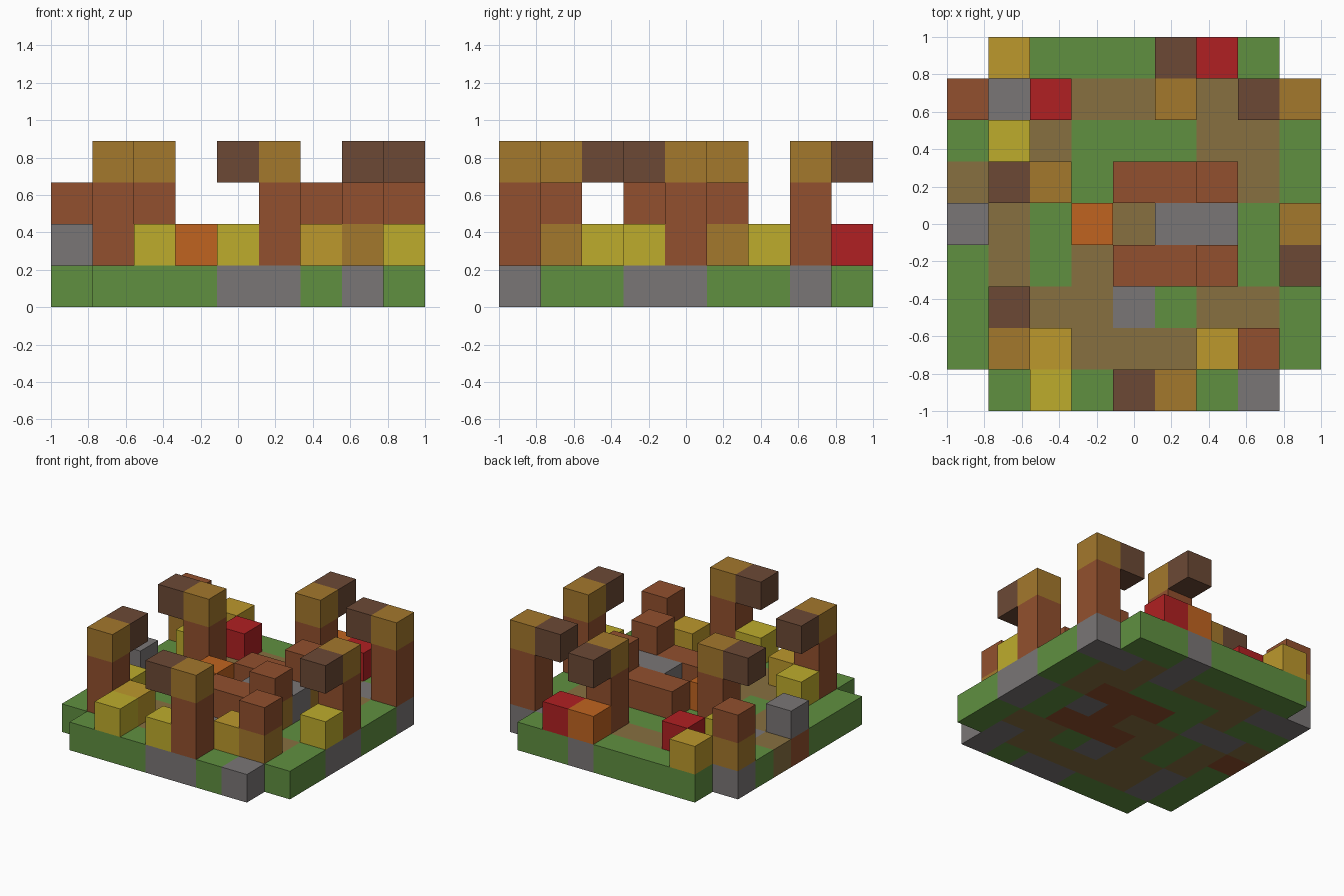
import bpy
import bmesh
from mathutils import Vector

if "Cube" in bpy.data.objects:
    bpy.data.objects.remove(bpy.data.objects["Cube"], do_unlink=True)

N = 9
S = 2 / N

PALETTE = {
    "G": ("grass_green", (96, 144, 64)),
    "D": ("dirt_path", (135, 112, 64)),
    "S": ("stone_grey", (122, 118, 118)),
    "B": ("wood_brown", (146, 80, 46)),
    "O": ("ochre_wood", (164, 120, 44)),
    "K": ("dark_brown", (108, 73, 53)),
    "Y": ("yellow", (190, 172, 44)),
    "T": ("gold", (188, 152, 44)),
    "R": ("red", (176, 32, 34)),
    "F": ("orange", (192, 100, 32)),
}


def linear(value):
    v = value / 255
    return v / 12.92 if v <= 0.04045 else ((v + 0.055) / 1.055) ** 2.4


def make_material(name, rgb):
    mat = bpy.data.materials.new(name)
    colour = [linear(c) for c in rgb] + [1]
    mat.use_nodes = True
    bsdf = next(n for n in mat.node_tree.nodes if n.type == "BSDF_PRINCIPLED")
    bsdf.inputs["Base Color"].default_value = colour
    bsdf.inputs["Roughness"].default_value = 0.9
    mat.diffuse_color = colour
    return mat


MATERIALS = {key: make_material(*entry) for key, entry in PALETTE.items()}
parts = {}      # part name -> {cell: colour key}
occupied = set()


def block(part, cell, key):
    """Put one coloured block of the grid into a part."""
    parts.setdefault(part, {})[cell] = key
    occupied.add(cell)


def build(part, cells):
    """Make one mesh from a part's blocks, keeping only exposed faces."""
    bm = bmesh.new()
    keys = sorted(set(cells.values()))
    for cell, key in cells.items():
        centre = Vector(((cell[0] + 0.5) * S - 1, (cell[1] + 0.5) * S - 1,
                         (cell[2] + 0.5) * S))
        for axis in range(3):
            for sign in (-1, 1):
                n = Vector((0, 0, 0))
                n[axis] = sign
                if tuple(int(c + d) for c, d in zip(cell, n)) in occupied:
                    continue
                u = Vector((0, 0, 0))
                u[(axis + 1) % 3] = 1
                v = n.cross(u)
                corners = [n + u + v, n - u + v, n - u - v, n + u - v]
                face = bm.faces.new([bm.verts.new(centre + c * S / 2) for c in corners])
                face.material_index = keys.index(key)
    bmesh.ops.remove_doubles(bm, verts=bm.verts, dist=0.001)
    bmesh.ops.recalc_face_normals(bm, faces=bm.faces)
    mesh = bpy.data.meshes.new(part)
    bm.to_mesh(mesh)
    bm.free()
    for key in keys:
        mesh.materials.append(MATERIALS[key])
    bpy.context.collection.objects.link(bpy.data.objects.new(part, mesh))


# Ground slab, back row first
GROUND = [
    ".GGGGSGG.",
    "SSDDDSDSS",
    "GGDGGGDDG",
    "DSSGBBBDG",
    "BDGDDBSGS",
    "GDGDBBBGS",
    "GSDDSGDDG",
    "GSDDDDDSG",
    ".GGGSSGS.",
]
for row, line in enumerate(GROUND):
    for x, key in enumerate(line):
        if key != ".":
            block("ground", (x, N - 1 - row, 0), key)

# Pillars with an ochre cap and a dark overhanging arm
PILLARS = [((1, 1), (1, 2)), ((5, 0), (4, 0)), ((8, 4), (8, 3)),
           ((2, 5), (1, 5)), ((8, 7), (7, 7)), ((5, 7), (5, 8))]
for i, (base, arm) in enumerate(PILLARS, 1):
    for z, key in enumerate("BBO", 1):
        block(f"pillar_{i}", (*base, z), key)
    block(f"pillar_{i}", (*arm, 3), "K")

# Short posts, ochre below and brown above
for i, base in enumerate([(7, 1), (0, 7)], 1):
    for z, key in enumerate("OB", 1):
        block(f"post_{i}", (*base, z), key)

# Two low walls, each with a raised end, around a stone table
for side, y in (("front", 3), ("back", 5)):
    wall = f"{side}_wall"
    block(wall, (4, y, 1), "B")
    block(wall, (5, y, 1), "B")
    block(wall, (6, y, 1), "O")
    block(wall, (6, y, 2), "B")
for x in (5, 6):
    block("stone_table", (x, 4, 1), "S")

# Single loose blocks standing on the ground
LOOSE = {
    "yellow_blocks": ("Y", [(2, 0), (4, 0), (8, 3), (1, 2), (1, 6)]),
    "gold_blocks": ("T", [(2, 1), (6, 1), (1, 8)]),
    "red_blocks": ("R", [(2, 7), (6, 8)]),
    "orange_blocks": ("F", [(3, 4), (5, 8)]),
    "stone_block": ("S", [(0, 4)]),
}
for part, (key, spots) in LOOSE.items():
    for spot in spots:
        block(part, (*spot, 1), key)

for part, cells in parts.items():
    build(part, cells)
